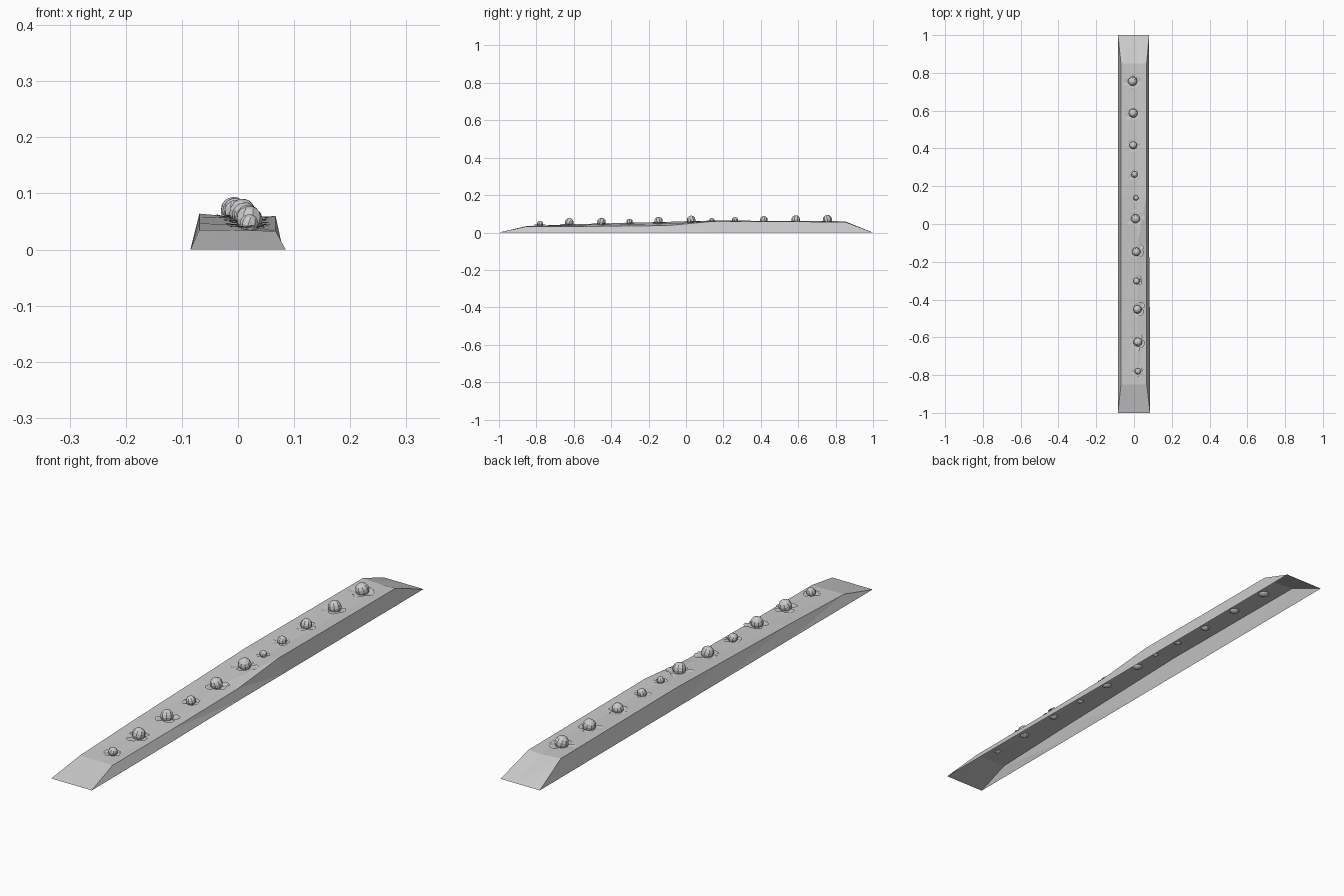
import bpy, bmesh, math, random
from mathutils import Matrix, Vector

random.seed(4)
cube = bpy.data.objects.get("Cube")
if cube:
    bpy.data.objects.remove(cube)

grey = bpy.data.materials.new("plain grey")
grey.use_nodes = True
colour = (0.6, 0.6, 0.6, 1)
grey.diffuse_color = colour
grey.node_tree.nodes["Principled BSDF"].inputs["Base Color"].default_value = colour


def add_object(name, bm):
    mesh = bpy.data.meshes.new(name)
    bm.to_mesh(mesh)
    bm.free()
    mesh.materials.append(grey)
    obj = bpy.data.objects.new(name, mesh)
    bpy.context.collection.objects.link(obj)
    return obj


# Soil bed: y, crest height on the right, middle and left, then half base on the left
sections = [(-0.85, 0.035, 0.034, 0.033, 0.085), (-0.5, 0.047, 0.042, 0.033, 0.084),
            (-0.1, 0.057, 0.048, 0.037, 0.08), (0.15, 0.064, 0.056, 0.06, 0.08),
            (0.5, 0.062, 0.054, 0.058, 0.08), (0.85, 0.06, 0.054, 0.057, 0.08)]


def soil_height(y):
    for a, b in zip(sections, sections[1:]):
        if y <= b[0]:
            t = (y - a[0]) / (b[0] - a[0])
            return a[2] + t * (b[2] - a[2])


bm = bmesh.new()
rows = []
for y, right, middle, left, base in sections:
    points = [(-0.085, 0), (-0.069, right), (0.018, middle), (0.067, left), (base, 0)]
    rows.append([bm.verts.new((x, y, z)) for x, z in points])
# Sides and top, with the underside left open
for a, b in zip(rows, rows[1:]):
    for i in range(4):
        bm.faces.new((a[i], a[i + 1], b[i + 1], b[i]))
# Sloping ends
for row, y in ((rows[0], -1), (rows[-1], 1)):
    r, m, l = [bm.verts.new((x, y, 0)) for x in (-0.085, 0.018, row[4].co.x)]
    bm.faces.new((row[0], row[1], r))
    bm.faces.new((row[1], row[2], m, r))
    bm.faces.new((row[2], row[3], l, m))
    bm.faces.new((row[3], row[4], l))
bmesh.ops.triangulate(bm, faces=bm.faces)
bmesh.ops.recalc_face_normals(bm, faces=bm.faces)
add_object("soil_bed", bm)


def add_leaf(bm, angle, length, width):
    # Broad, nearly flat leaf with a wavy edge
    turn = Matrix.Rotation(angle, 3, "Z")
    strips = []
    for t, w, z in ((0.1, 0.3, 0.002), (0.5, 0.85, 0.003), (0.8, 1, 0.005), (1, 0.5, 0.004)):
        strips.append([bm.verts.new(turn @ Vector((length * t, s * w * width / 2,
                       z + 0.002 * abs(s) + random.uniform(-0.001, 0.001))))
                       for s in (-1, 0, 1)])
    for a, b in zip(strips, strips[1:]):
        for i in range(2):
            bm.faces.new((a[i], b[i], b[i + 1], a[i + 1]))


# Cabbages: x, y, head radius
plants = [(0.02, -0.78, 0.017), (0.02, -0.625, 0.024), (0.018, -0.452, 0.023),
          (0.014, -0.302, 0.018), (0.012, -0.147, 0.023), (0.008, 0.028, 0.024),
          (0.01, 0.138, 0.014), (0.002, 0.262, 0.017), (-0.004, 0.416, 0.021),
          (-0.004, 0.587, 0.024), (-0.007, 0.756, 0.025)]
for number, (x, y, r) in enumerate(plants, 1):
    ground = soil_height(y)
    bm = bmesh.new()
    bmesh.ops.create_uvsphere(bm, u_segments=9, v_segments=7, radius=r)
    head = add_object(f"cabbage_head_{number}", bm)
    head.location = (x, y, ground + r * 0.6)
    head.rotation_euler = (0.25, 0.2, number)

    bm = bmesh.new()
    start = random.uniform(0, math.tau)
    for i in range(4):
        add_leaf(bm, start + i * math.tau / 4 + random.uniform(-0.3, 0.3),
                 r * random.uniform(1.5, 2.1), r * 1.7)
    leaves = add_object(f"cabbage_leaves_{number}", bm)
    leaves.location = (x, y, ground)
